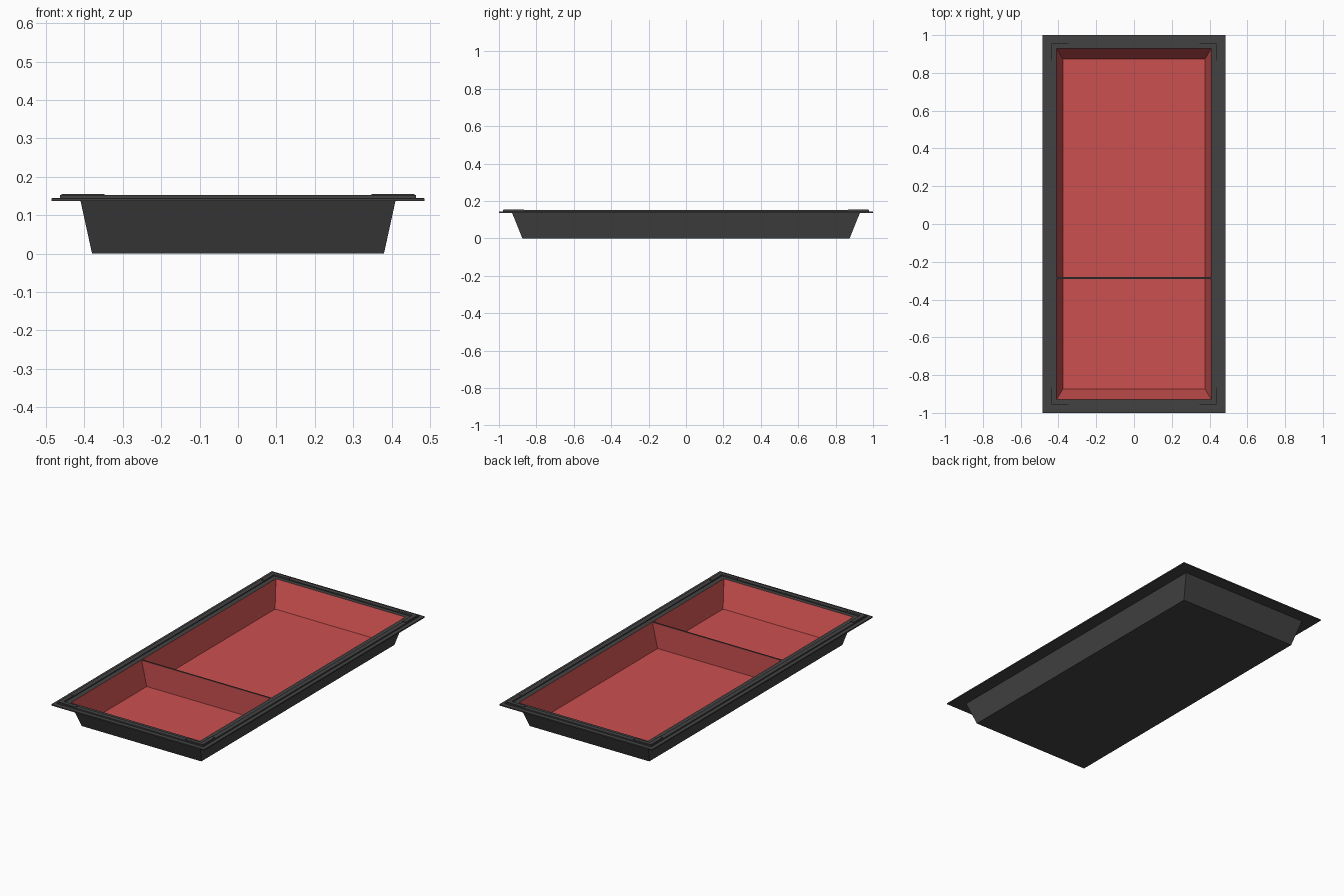
import bpy, bmesh

if "Cube" in bpy.data.objects:
    bpy.data.objects.remove(bpy.data.objects["Cube"])


def material(name, rgb):
    m = bpy.data.materials.new(name)
    m.diffuse_color = (*rgb, 1)
    m.use_nodes = True
    m.node_tree.nodes["Principled BSDF"].inputs["Base Color"].default_value = m.diffuse_color
    return m


DARK = material("dark_grey", (0.055, 0.055, 0.055))
RED = material("red_lining", (0.6, 0.08, 0.08))


def finish(bm, name):
    bmesh.ops.recalc_face_normals(bm, faces=bm.faces)
    me = bpy.data.meshes.new(name)
    bm.to_mesh(me)
    bm.free()
    me.materials.append(DARK)
    me.materials.append(RED)
    ob = bpy.data.objects.new(name, me)
    bpy.context.collection.objects.link(ob)
    return ob


# Tray: rectangular loops lofted from underside, round the stepped rim, into the basin
loops = [(.38, .875, 0), (.41, .93, .137), (.485, 1, .137), (.485, 1, .144),
         (.464, .979, .145), (.464, .979, .152), (.438, .953, .152),
         (.438, .953, .147), (.41, .93, .147), (.376, .873, .004)]
bm = bmesh.new()
rings = [[bm.verts.new((sx * x, sy * y, z)) for sx, sy in ((-1, -1), (1, -1), (1, 1), (-1, 1))]
         for x, y, z in loops]
for k in range(len(rings) - 1):
    a, b = rings[k], rings[k + 1]
    for i in range(4):
        j = (i + 1) % 4
        f = bm.faces.new((a[i], a[j], b[j], b[i]))
        f.material_index = int(k == len(rings) - 2)
bm.faces.new(rings[0])
bm.faces.new(rings[-1]).material_index = 1
finish(bm, "tray")

# Divider: tapered wall, red sides with a dark top edge
bm = bmesh.new()
bmesh.ops.create_cube(bm, size=1)
for v in bm.verts:
    top = v.co.z > 0
    v.co = ((.409 if top else .376) * 2 * v.co.x, -.285 + v.co.y * .01, .146 if top else .004)
bm.normal_update()
for f in bm.faces:
    f.material_index = int(f.normal.z < .9)
finish(bm, "divider")

# Raised L-shaped corner guards on the rim
L = [(.46, .975), (.347, .975), (.347, .953), (.438, .953), (.438, .865), (.46, .865)]
for sx, side in ((-1, "left"), (1, "right")):
    for sy, end in ((-1, "front"), (1, "back")):
        bm = bmesh.new()
        f = bm.faces.new([bm.verts.new((sx * x, sy * y, .15)) for x, y in L])
        ext = bmesh.ops.extrude_face_region(bm, geom=[f], use_keep_orig=True)
        for v in ext["geom"]:
            if isinstance(v, bmesh.types.BMVert):
                v.co.z = .1555
        finish(bm, f"corner_guard_{end}_{side}")
